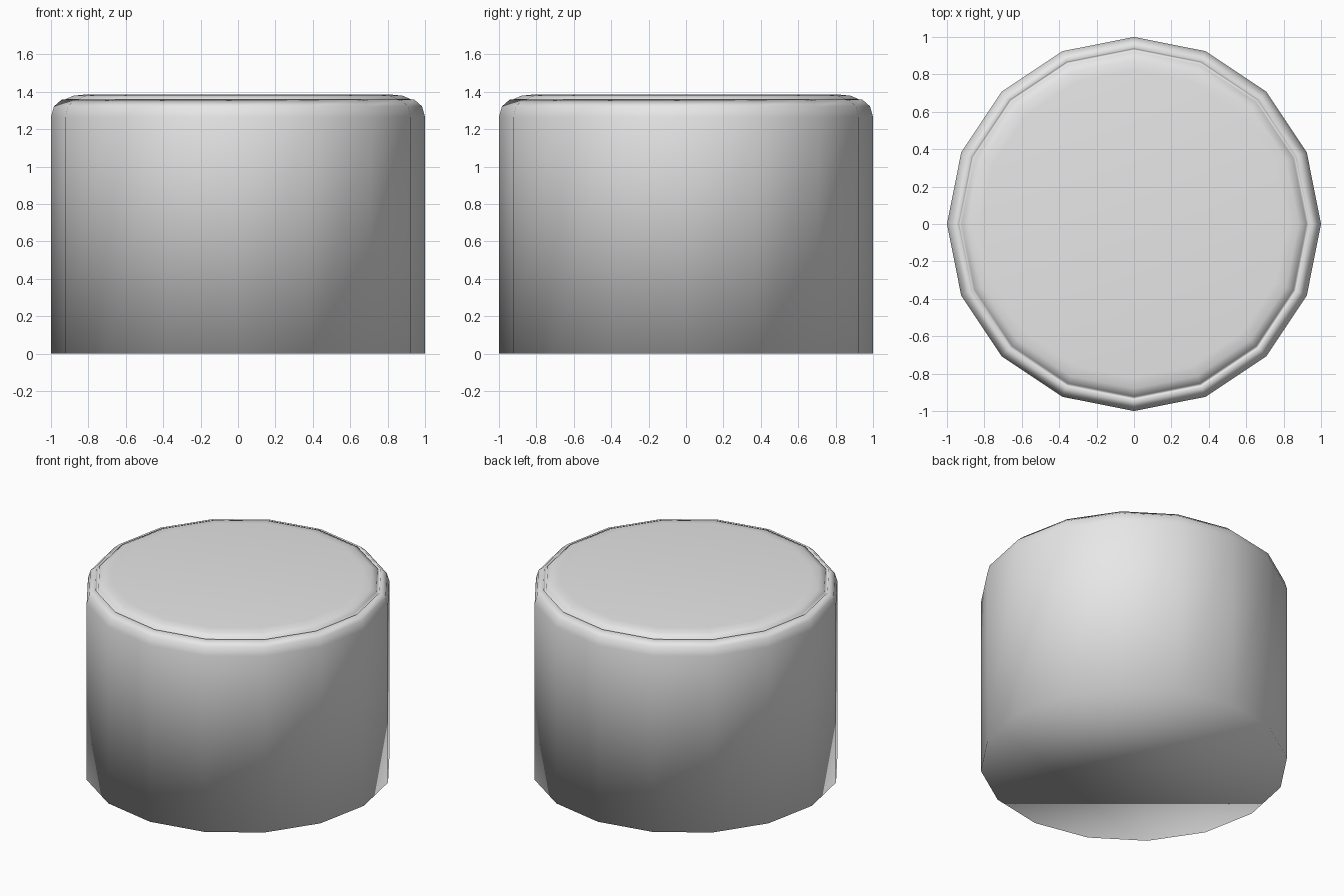
import bpy, bmesh, math

if "Cube" in bpy.data.objects:
    bpy.data.objects.remove(bpy.data.objects["Cube"])

SIDES = 16
# side wall, rounded shoulder, thin seam, softly domed top (radius, height)
PROFILE = [(1.0, 0.0), (1.0, 1.265), (0.984, 1.322), (0.943, 1.358),
           (0.937, 1.346), (0.928, 1.346), (0.922, 1.361),
           (0.88, 1.379), (0.82, 1.385)]

grey = bpy.data.materials.new("light grey")
grey.diffuse_color = (0.8, 0.8, 0.8, 1)
grey.use_nodes = True
grey.node_tree.nodes["Principled BSDF"].inputs["Base Color"].default_value = grey.diffuse_color

# Revolve the profile into a 16-sided body
bm = bmesh.new()
rings = []
for r, z in PROFILE:
    rings.append([bm.verts.new((r * math.cos(2 * math.pi * i / SIDES),
                                r * math.sin(2 * math.pi * i / SIDES), z))
                  for i in range(SIDES)])
for low, high in zip(rings, rings[1:]):
    for i in range(SIDES):
        j = (i + 1) % SIDES
        bm.faces.new((low[i], low[j], high[j], high[i]))
# Closed bottom and top
bm.faces.new(list(reversed(rings[0])))
bm.faces.new(rings[-1])
for f in bm.faces:
    f.smooth = True

mesh = bpy.data.meshes.new("round_block")
bm.to_mesh(mesh)
bm.free()
mesh.materials.append(grey)
block = bpy.data.objects.new("round_block", mesh)
bpy.context.collection.objects.link(block)
